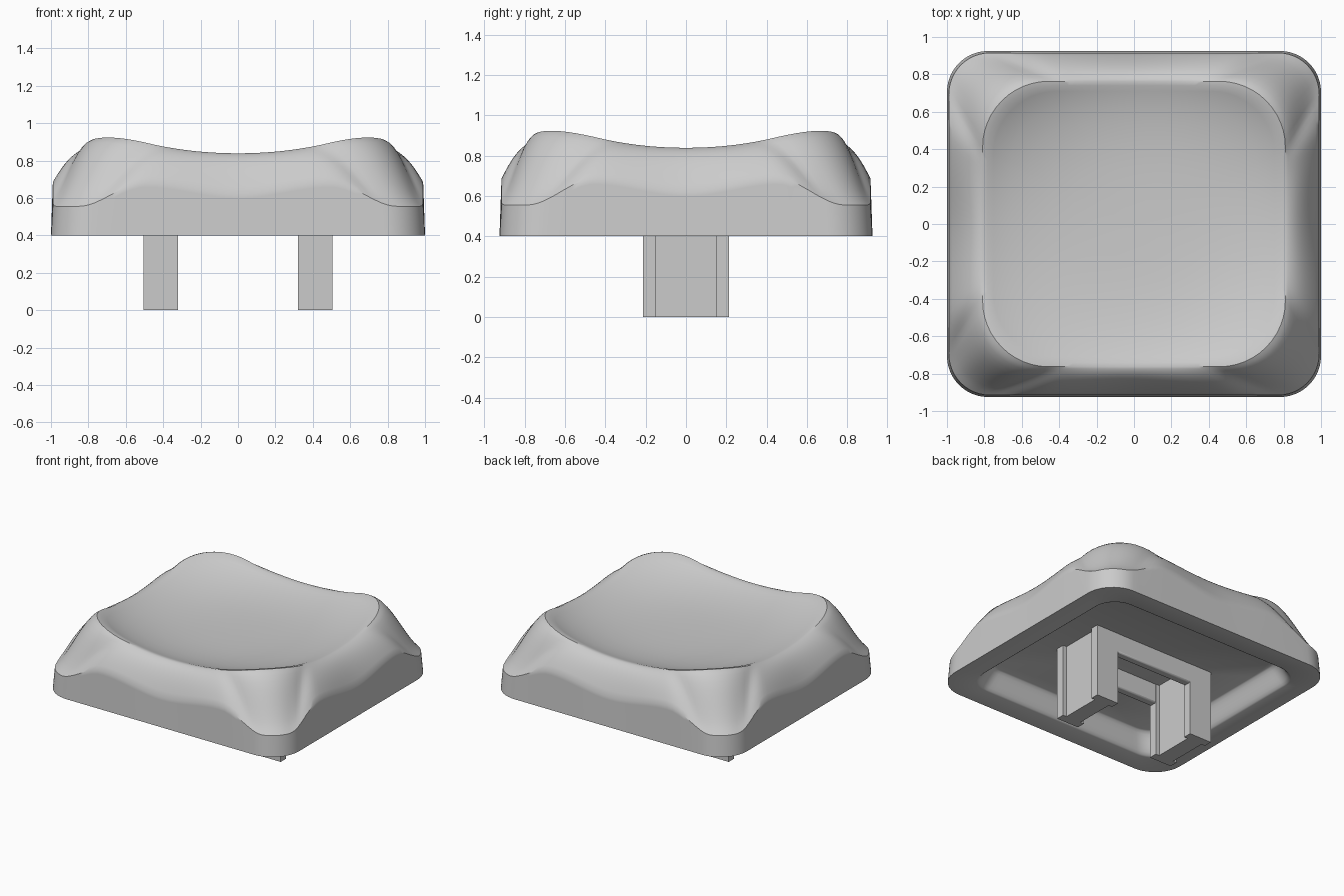
import bpy, bmesh, math

default = bpy.data.objects.get("Cube")
if default:
    bpy.data.objects.remove(default, do_unlink=True)

grey = bpy.data.materials.new("matte_grey")
grey.use_nodes = True
colour = (0.6, 0.6, 0.6, 1)
grey.diffuse_color = colour
grey.node_tree.nodes["Principled BSDF"].inputs["Base Color"].default_value = colour

ARC, SIDE = 12, 32


def outline(hx, hy, r):
    """Rounded rectangle with a fixed number of points, so rings line up."""
    corners = []
    for i, (sx, sy) in enumerate([(1, 1), (-1, 1), (-1, -1), (1, -1)]):
        arc = [math.pi / 2 * (i + k / ARC) for k in range(ARC + 1)]
        corners.append([(sx * (hx - r) + r * math.cos(a),
                         sy * (hy - r) + r * math.sin(a)) for a in arc])
    pts = []
    for i, arc in enumerate(corners):
        (ax, ay), (bx, by) = arc[-1], corners[(i + 1) % 4][0]
        pts += arc
        pts += [(ax + (bx - ax) * k / SIDE, ay + (by - ay) * k / SIDE)
                for k in range(1, SIDE)]
    return pts


def flat_ring(hx, hy, r, z):
    return [(x, y, z) for x, y in outline(hx, hy, r)]


def smooth(t):
    t = min(max(t, 0), 1)
    return t * t * (3 - 2 * t)


def dish_z(x, y):
    s = 0.89 * x * x + y * y
    return 0.752 + 0.05 * s + 0.18 * s * s


def cornerness(x, y):
    """0 at the middle of a side, 1 at its end."""
    return min(abs(x) / 0.99, abs(y) / 0.915)


def crease_z(x, y):
    """Height of the wavy upper edge of the side walls."""
    m = cornerness(x, y)
    if m < 0.5:
        return 0.62 + 0.065 * smooth(m / 0.5)
    return 0.685 - 0.13 * smooth((m - 0.5) / 0.36)


def lerp(p, q, f, g):
    return (p[0] + (q[0] - p[0]) * f, p[1] + (q[1] - p[1]) * f,
            p[2] + (q[2] - p[2]) * g)


def shoulder(c, r, f):
    """Point between wall crease and dish rim: domed on sides, S-shaped at corners."""
    dome = 1 - (1 - f) ** 2
    w = 0.65 * smooth((cornerness(c[0], c[1]) - 0.55) / 0.3)
    return lerp(c, r, f, dome + (smooth(f) - dome) * w)


def finish(name, bm, angle):
    bmesh.ops.recalc_face_normals(bm, faces=bm.faces)
    mesh = bpy.data.meshes.new(name)
    bm.to_mesh(mesh)
    bm.free()
    mesh.materials.append(grey)
    obj = bpy.data.objects.new(name, mesh)
    bpy.context.collection.objects.link(obj)
    bpy.ops.object.select_all(action="DESELECT")
    obj.select_set(True)
    bpy.context.view_layer.objects.active = obj
    bpy.ops.object.shade_smooth_by_angle(angle=math.radians(angle))
    return obj


# Cap shell: underside recess, rim, side walls, shoulders and dish in one loft
rings = []
for k in range(8, -1, -1):
    t = k / 8
    rings.append(flat_ring(0.845 - 0.085 * t, 0.77 - 0.085 * t, 0.17,
                           0.4 + 0.15 * smooth(t)))
base = flat_ring(1.0, 0.925, 0.22, 0.4)
crease = [(x, y, crease_z(x, y)) for x, y in outline(0.99, 0.915, 0.22)]
rim = [(x, y, dish_z(x, y)) for x, y in outline(0.8, 0.755, 0.36)]
rings.append(base)
rings.append([lerp(b, c, 0.9, 0.9) for b, c in zip(base, crease)])
for f in (0, 0.1, 0.2, 0.3, 0.4, 0.5, 0.6, 0.7, 0.8, 0.88, 0.95):
    rings.append([shoulder(c, r, f) for c, r in zip(crease, rim)])
for s in (0.98, 0.94, 0.89, 0.82, 0.7, 0.55, 0.4, 0.25, 0.1):
    rings.append([(x * s, y * s, dish_z(x * s, y * s)) for x, y, z in rim])

bm = bmesh.new()
loops = [[bm.verts.new(p) for p in ring] for ring in rings]
for low, high in zip(loops, loops[1:]):
    for i in range(len(low)):
        j = (i + 1) % len(low)
        bm.faces.new((low[i], low[j], high[j], high[i]))
bm.faces.new(loops[0])
centre = bm.verts.new((0, 0, dish_z(0, 0)))
for i, v in enumerate(loops[-1]):
    bm.faces.new((v, loops[-1][(i + 1) % len(loops[-1])], centre))
finish("cap_shell", bm, 35)

# Two mounting posts with an I-shaped section
for name, side in (("left_post", 1), ("right_post", -1)):
    quarter = [(0.092, 0.213), (0.092, 0.15), (0.062, 0.15)]
    section = quarter + [(x, -y) for x, y in reversed(quarter)]
    section += [(-x, -y) for x, y in section]
    bm = bmesh.new()
    foot = bm.faces.new([bm.verts.new((side * 0.413 + x, y, 0)) for x, y in section])
    top = bmesh.ops.extrude_face_region(bm, geom=[foot])["geom"]
    bmesh.ops.translate(bm, vec=(0, 0, 0.57),
                        verts=[v for v in top if isinstance(v, bmesh.types.BMVert)])
    finish(name, bm, 20)

# Ribs joining the posts inside the recess
for name, side in (("back_rib", 1), ("front_rib", -1)):
    bm = bmesh.new()
    bmesh.ops.create_cube(bm, size=1)
    bmesh.ops.scale(bm, vec=(0.7, 0.06, 0.165), verts=bm.verts)
    bmesh.ops.translate(bm, vec=(0, side * 0.182, 0.4875), verts=bm.verts)
    rib = finish(name, bm, 20)
    bevel = rib.modifiers.new("soft_edges", "BEVEL")
    bevel.width = 0.01
    bevel.segments = 2
